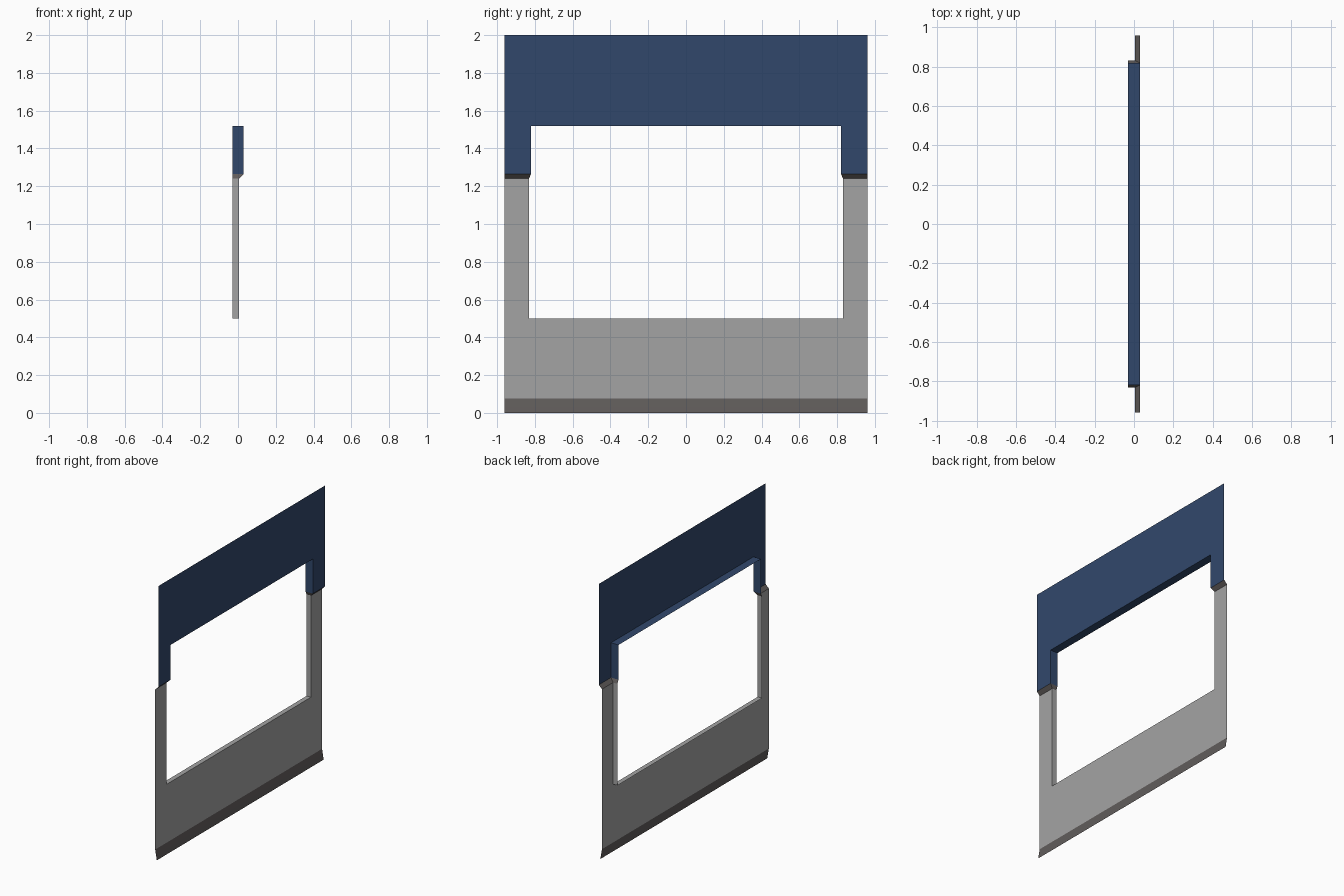
import bpy, bmesh
from mathutils import Vector

if "Cube" in bpy.data.objects:
    bpy.data.objects.remove(bpy.data.objects["Cube"])

W = 0.96                        # half width of the panel
XO, XI, XB = 0.03, 0.005, -0.03  # upper skin, lower skin, inner edge of reveals
YU, YL = 0.82, 0.832            # half opening, upper and lower
ZU, ZL = 1.265, 1.24            # trim top and bottom


def material(name, rgb):
    m = bpy.data.materials.new(name)
    m.diffuse_color = (*rgb, 1)
    m.use_nodes = True
    m.node_tree.nodes["Principled BSDF"].inputs["Base Color"].default_value = m.diffuse_color
    return m


blue = material("navy paint", (0.031, 0.064, 0.148))
grey = material("light grey paint", (0.37, 0.37, 0.37))
dark = material("dark trim", (0.118, 0.107, 0.104))


def build(name, mat, centre, sides=()):
    """Quads as (points, facing); the side quads are mirrored across y = 0."""
    bm = bmesh.new()
    quads = list(centre)
    for pts, facing in sides:
        for s in (1, -1):
            quads.append(([(x, s * y, z) for x, y, z in pts],
                          (facing[0], s * facing[1], facing[2])))
    for pts, facing in quads:
        f = bm.faces.new([bm.verts.new(p) for p in pts])
        f.normal_update()
        if f.normal.dot(Vector(facing)) < 0:
            f.normal_flip()
    bmesh.ops.remove_doubles(bm, verts=bm.verts, dist=1e-5)
    me = bpy.data.meshes.new(name)
    bm.to_mesh(me)
    bm.free()
    me.materials.append(mat)
    ob = bpy.data.objects.new(name, me)
    bpy.context.collection.objects.link(ob)


def skin(x, y0, y1, z0, z1):
    return [(x, y0, z0), (x, y1, z0), (x, y1, z1), (x, y0, z1)], (1, 0, 0)


def jamb(y, x1, z0, z1):
    return [(XB, y, z0), (x1, y, z0), (x1, y, z1), (XB, y, z1)], (0, -1, 0)


def level(y, x1, z, up):
    return [(XB, -y, z), (x1, -y, z), (x1, y, z), (XB, y, z)], (0, 0, up)


def slope(y, a, b, up):
    (xa, za), (xb, zb) = a, b
    return [(xa, -y, za), (xa, y, za), (xb, y, zb), (xb, -y, zb)], (1, 0, up)


# upper wall: outer skin, window head and upper jambs
build("upper_wall", blue,
      [skin(XO, -W, W, 1.518, 2.0), level(YU, XO, 1.518, -1)],
      [skin(XO, YU, W, ZU, 1.518), jamb(YU, XO, ZU, 1.518)])

# sloping trim under the upper wall, wrapping into the opening
build("belt_trim", dark, [], [
    ([(XO, YU, ZU), (XO, W, ZU), (XI, W, ZL), (XI, YL, ZL)], (1, 0, -1)),
    ([(XO, YU, ZU), (XB, YU, ZU), (XB, YL, ZL), (XI, YL, ZL)], (0, -1, -1))])

# lower wall: recessed skin, sill and lower jambs
build("lower_wall", grey,
      [skin(XI, -W, W, 0.075, 0.5), level(YL, XI, 0.5, 1)],
      [skin(XI, YL, W, 0.5, ZL), jamb(YL, XI, 0.5, ZL)])

# flared skirt along the bottom
build("bottom_skirt", dark,
      [slope(W, (XI, 0.075), (0.012, 0.035), 0.1),
       slope(W, (0.012, 0.035), (0.018, 0.0), 0.1)])
